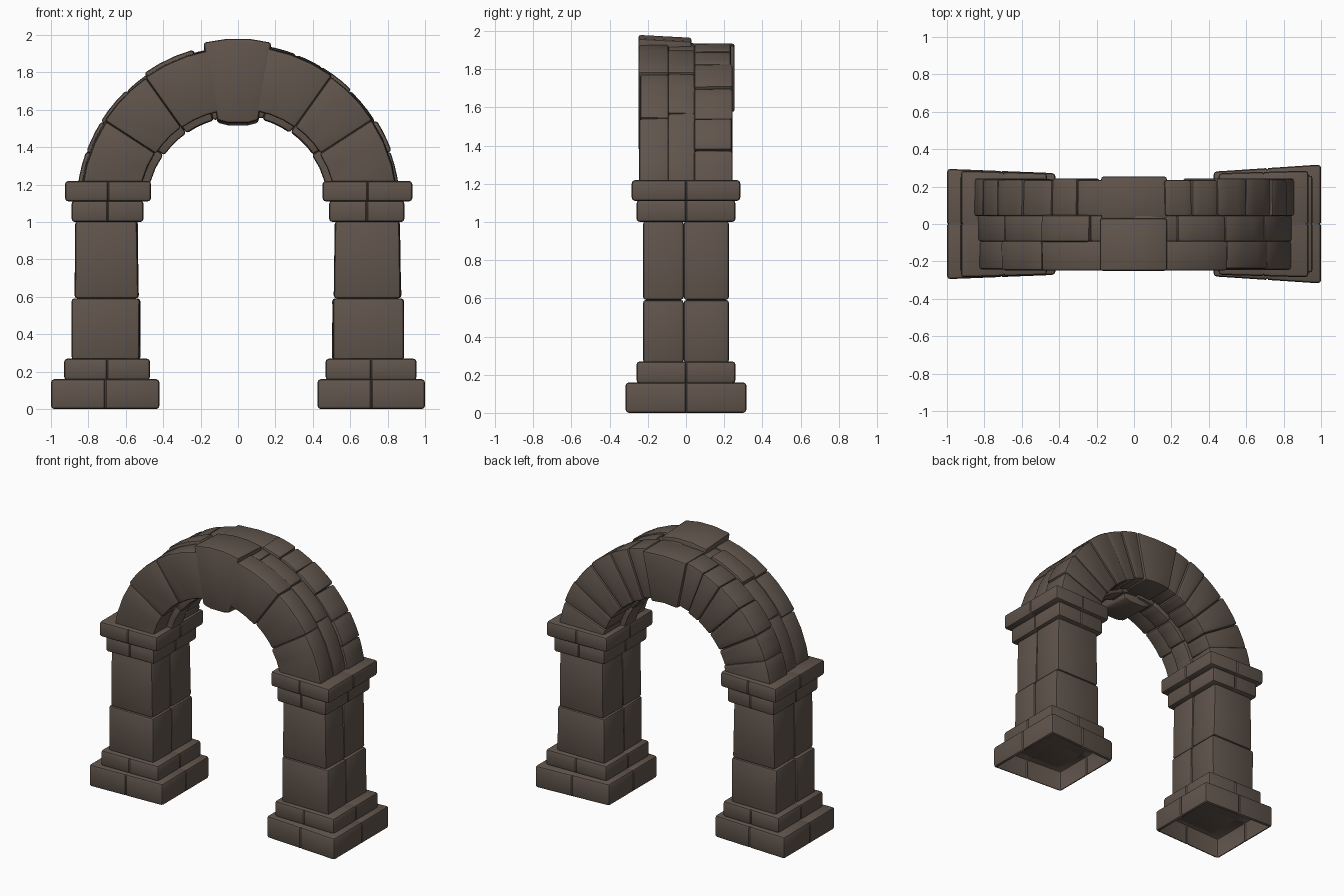
import bpy, bmesh, math, random

if "Cube" in bpy.data.objects:
    bpy.data.objects.remove(bpy.data.objects["Cube"])

random.seed(4)
STONE = bpy.data.materials.new("dark brown stone")
STONE.diffuse_color = (0.118, 0.090, 0.072, 1)
STONE.use_nodes = True
STONE.node_tree.nodes["Principled BSDF"].inputs["Base Color"].default_value = STONE.diffuse_color
CZ = 1.08          # height of the arch centre


def finish(name, bm):
    bmesh.ops.recalc_face_normals(bm, faces=bm.faces)
    me = bpy.data.meshes.new(name)
    bm.to_mesh(me)
    bm.free()
    me.materials.append(STONE)
    ob = bpy.data.objects.new(name, me)
    bpy.context.collection.objects.link(ob)
    bpy.ops.object.select_all(action='DESELECT')
    ob.select_set(True)
    bpy.context.view_layer.objects.active = ob
    bpy.ops.object.shade_smooth_by_angle(angle=math.radians(35))
    return ob


def round_edges(bm, width):
    bmesh.ops.recalc_face_normals(bm, faces=bm.faces)
    bm.normal_update()
    edges = [e for e in bm.edges if len(e.link_faces) == 2
             and e.calc_face_angle() > math.radians(30)]
    bmesh.ops.bevel(bm, geom=edges, offset=width, segments=2, profile=0.5,
                    affect='EDGES', clamp_overlap=True)


def prism(name, profile, y0, y1, bevel=0.014, wobble=0.004, slope=0.0):
    """Stone made from an (x, z) outline pushed through from y0 to y1."""
    bm = bmesh.new()
    front = [bm.verts.new((x, y0, z)) for x, z in profile]
    back = [bm.verts.new((x, y1, z - slope)) for x, z in profile]
    n = len(profile)
    bm.faces.new(front)
    bm.faces.new(back[::-1])
    for i in range(n):
        j = (i + 1) % n
        bm.faces.new((front[i], back[i], back[j], front[j]))
    # a small tilt of the whole stone keeps its faces flat
    tx, tz = random.uniform(-wobble, wobble), random.uniform(-wobble, wobble)
    for v in back:
        v.co.x += tx
        v.co.z += tz
    round_edges(bm, bevel)
    return finish(name, bm)


def voussoir(name, a0, a1, r0, r1, y0, y1):
    """Arch stone between two angles (degrees from the crown)."""
    steps = 3
    ang = [math.radians(a0 + (a1 - a0) * i / steps) for i in range(steps + 1)]
    outer = [(r1 * math.sin(a), CZ + r1 * math.cos(a)) for a in ang]
    inner = [(r0 * math.sin(a), CZ + r0 * math.cos(a)) for a in reversed(ang)]
    return prism(name, outer + inner, y0, y1)


def box(name, x0, x1, y0, y1, z0, z1, bevel=0.016, taper=0.0):
    bm = bmesh.new()
    bmesh.ops.create_cube(bm, size=1)
    for v in bm.verts:
        s = taper if v.co.z > 0 else 0
        v.co = ((x0 + x1) / 2 + v.co.x * (x1 - x0 - s) + random.uniform(-.004, .004),
                (y0 + y1) / 2 + v.co.y * (y1 - y0),
                (z0 + z1) / 2 + v.co.z * (z1 - z0))
    round_edges(bm, bevel)
    return finish(name, bm)


def slab(name, x0, x1, yin, yout, z0, z1, open_bottom=False):
    """Plinth or capital course with a fine joint at the middle of each side."""
    bm = bmesh.new()
    bmesh.ops.create_cube(bm, size=1)
    cx = (x0 + x1) / 2
    for v in bm.verts:
        x = cx + v.co.x * (x1 - x0)
        half = yout if abs(x) > abs(cx) else yin
        v.co = (x, half * 2 * v.co.y, (z0 + z1) / 2 + v.co.z * (z1 - z0))
    round_edges(bm, 0.018)
    # joints: three close cuts, the middle one pulled inwards
    for axis, c in ((0, cx), (1, 0.0)):
        for d in (-0.006, 0, 0.006):
            co, no = [0, 0, 0], [0, 0, 0]
            co[axis], no[axis] = c + d, 1
            bmesh.ops.bisect_plane(bm, geom=bm.verts[:] + bm.edges[:] + bm.faces[:],
                                   plane_co=co, plane_no=no)
    for v in bm.verts:
        if abs(v.co.x - cx) < 1e-4:
            v.co.y *= 0.975
        if abs(v.co.y) < 1e-4:
            v.co.x = cx + (v.co.x - cx) * 0.975
    if open_bottom:
        low = [f for f in bm.faces if all(v.co.z < z0 + 1e-4 for v in f.verts)]
        bmesh.ops.delete(bm, geom=low, context='FACES')
    return finish(name, bm)


# Piers: hollow plinth, step, two shaft courses, two capital courses
#        side, base half-depths, step, lower, upper, necking, capital x ranges
piers = (
    ("left", (.272, .295), (-1, -.42), (-.93, -.47), (-.887, -.525),
     (-.875, -.53), (-.89, -.505), (-.925, -.465)),
    ("right", (.28, .318), (.425, 1), (.468, .955), (.505, .885),
     (.512, .872), (.487, .89), (.452, .932)),
)
for side, depth, base, step, low, up, neck, cap in piers:
    slab(side + "_plinth", *base, *depth, 0.0, .16, open_bottom=True)
    slab(side + "_plinth_step", *step, .25, .26, .155, .27)
    for part, y0, y1 in (("front", -.225, -.012), ("back", -.012, .225)):
        box(f"{side}_lower_shaft_{part}", *low, y0, y1, .262, .592)
        box(f"{side}_upper_shaft_{part}", *up, y0, y1, .592, 1.005, taper=.015)
    slab(side + "_necking", *neck, .25, .26, 1.0, 1.115)
    slab(side + "_capital", *cap, .272, .285, 1.11, 1.22)

# Arch: three rings of stones, front to back, each with its own joints
rings = (
    ("front", (10.5, 35.5, 57, 84), .525, .85, -.245, -.09),
    ("middle", (0, 16, 35, 55, 84), .487, .853, -.095, .048),
    ("back", (11, 21, 31, 44, 58, 70, 84), .51, .862, .042, .24),
)
for ring, joints, r0, r1, y0, y1 in rings:
    for side, s in (("left", -1), ("right", 1)):
        for i, (a0, a1) in enumerate(zip(joints, joints[1:])):
            dr = random.uniform(-.006, .008) + (.006 if s > 0 else -.004)
            if ring == "middle" and side == "left" and i == 1:
                dr = .022          # raised stone beside the keystone
            dy = random.uniform(-.005, .005)
            voussoir(f"{ring}_{side}_arch_stone_{i + 1}", s * a0, s * a1,
                     r0 + random.uniform(-.006, .006), r1 + dr,
                     y0 + (dy if ring == "front" else 0),
                     y1 + (dy if ring == "back" else 0))

# Keystones: tall one at the front, lower one behind
prism("front_keystone", [(-.185, 1.96), (-.06, 1.98), (.06, 1.98), (.178, 1.96),
                         (.108, 1.545), (.05, 1.53), (-.05, 1.53), (-.11, 1.545)],
      -.25, .03, wobble=0, slope=.015)
prism("back_keystone", [(-.178, 1.925), (0, 1.935), (.178, 1.925),
                        (.105, 1.575), (0, 1.585), (-.105, 1.575)],
      .025, .255, wobble=0)
